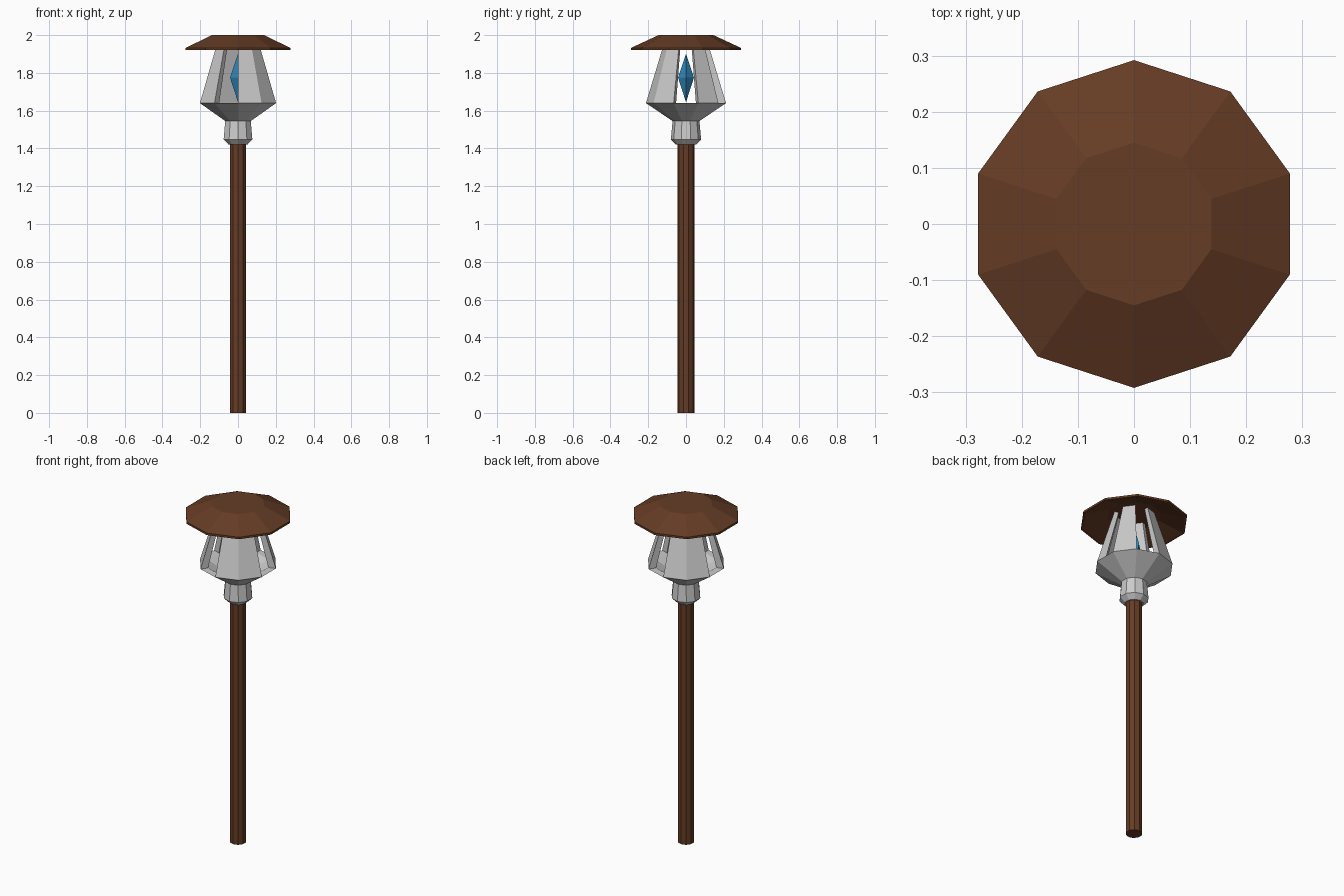
import bpy, bmesh
from math import cos, sin, radians

if "Cube" in bpy.data.objects:
    bpy.data.objects.remove(bpy.data.objects["Cube"])

STEP = 36  # ten-sided throughout, with a corner on the y axis


def material(name, rgb):
    m = bpy.data.materials.new(name)
    m.diffuse_color = (*rgb, 1)
    m.use_nodes = True
    m.node_tree.nodes["Principled BSDF"].inputs["Base Color"].default_value = m.diffuse_color
    return m


def finish(bm, name, mat=None):
    bmesh.ops.recalc_face_normals(bm, faces=bm.faces)
    me = bpy.data.meshes.new(name)
    bm.to_mesh(me)
    bm.free()
    ob = bpy.data.objects.new(name, me)
    bpy.context.collection.objects.link(ob)
    if mat:
        me.materials.append(mat)
    return ob


def point(r, deg, z):
    return (r * cos(radians(deg)), r * sin(radians(deg)), z)


def turned(name, profile, mat=None, sides=10, offset=18):
    """Revolve an (r, z) profile into flat facets; close both ends."""
    bm = bmesh.new()
    rings = [[bm.verts.new(point(r, offset + 360 * i / sides, z)) for i in range(sides)]
             for r, z in profile]
    for a, b in zip(rings, rings[1:]):
        for i in range(sides):
            j = (i + 1) % sides
            bm.faces.new((a[i], a[j], b[j], b[i]))
    bm.faces.new(rings[0])
    bm.faces.new(rings[-1])
    bmesh.ops.remove_doubles(bm, verts=bm.verts, dist=1e-4)
    return finish(bm, name, mat)


def cage_bar(name, start, panels):
    """Tapered wall segment covering a number of adjacent decagon sides."""
    section = [(0.212, 1.64), (0.113, 1.967), (0.088, 1.967), (0.170, 1.64)]
    bm = bmesh.new()
    rings = [[bm.verts.new(point(r, start + STEP * k, z)) for r, z in section]
             for k in range(panels + 1)]
    for a, b in zip(rings, rings[1:]):
        for i in range(4):
            j = (i + 1) % 4
            bm.faces.new((a[i], a[j], b[j], b[i]))
    bm.faces.new(rings[0])
    bm.faces.new(rings[-1])
    return finish(bm, name)


wood = material("brown_wood", (0.13, 0.045, 0.018))
blue = material("blue_crystal", (0.03, 0.25, 0.5))

# Wooden post
turned("post", [(0.045, 0), (0.045, 1.43)], wood)

# Collar and open bowl
turned("collar_and_bowl", [(0.052, 1.42), (0.08, 1.447), (0.071, 1.545),
                           (0.212, 1.64), (0.17, 1.64), (0.07, 1.585)])

# Four bars: single and double panels, repeated on the opposite side
for side, turn in (("right", 0), ("left", 180)):
    cage_bar(f"narrow_bar_{side}", 18 + turn, 1)
    cage_bar(f"wide_bar_{side}", 90 + turn, 2)

# Floating crystal
bm = bmesh.new()
ring = [bm.verts.new(point(0.042, 90 * i, 1.775)) for i in range(4)]
for z in (1.645, 1.90):
    tip = bm.verts.new((0, 0, z))
    for i in range(4):
        bm.faces.new((ring[i], ring[(i + 1) % 4], tip))
finish(bm, "crystal", blue)

# Hollow roof
turned("roof", [(0.145, 2.0), (0.292, 1.932), (0.292, 1.92),
                (0.278, 1.92), (0.145, 1.967)], wood)
